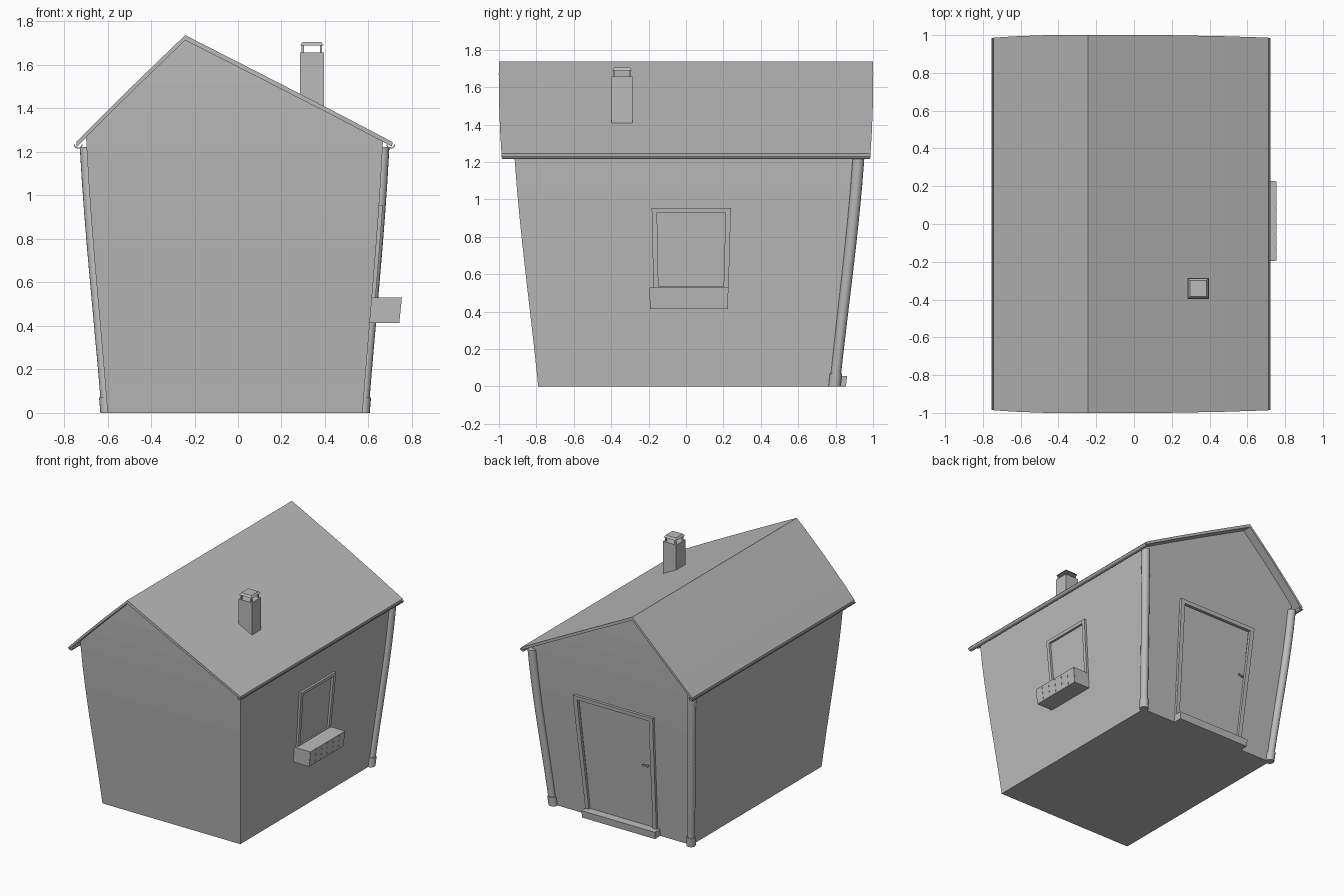
import bpy, bmesh, math
from mathutils import Vector

if "Cube" in bpy.data.objects:
    bpy.data.objects.remove(bpy.data.objects["Cube"])

grey = bpy.data.materials.new("plain grey")
grey.diffuse_color = (0.5, 0.5, 0.5, 1)
grey.use_nodes = True
grey.node_tree.nodes["Principled BSDF"].inputs["Base Color"].default_value = grey.diffuse_color


def spread(z):
    """How far the leaning house widens at height z."""
    return 1 + 0.1274 * z + 0.0441 * z ** 2 - 0.0336 * z ** 3


def finish(bm, name, lean=True, smooth=False):
    if lean:
        for i in range(1, 12):
            bmesh.ops.bisect_plane(bm, geom=bm.verts[:] + bm.edges[:] + bm.faces[:],
                                   plane_co=(0, 0, i * 0.152), plane_no=(0, 0, 1))
        for v in bm.verts:
            s = spread(v.co.z)
            v.co.x *= s
            v.co.y *= s
    bmesh.ops.recalc_face_normals(bm, faces=bm.faces[:])
    me = bpy.data.meshes.new(name)
    bm.to_mesh(me)
    bm.free()
    me.materials.append(grey)
    ob = bpy.data.objects.new(name, me)
    bpy.context.collection.objects.link(ob)
    if smooth:
        bpy.ops.object.select_all(action='DESELECT')
        ob.select_set(True)
        bpy.context.view_layer.objects.active = ob
        bpy.ops.object.shade_smooth_by_angle(angle=math.radians(40))
    return ob


def add_box(bm, x0, x1, y0, y1, z0, z1):
    vs = bmesh.ops.create_cube(bm, size=1)["verts"]
    for v in vs:
        v.co = Vector(((x0 + x1) / 2 + v.co.x * (x1 - x0),
                       (y0 + y1) / 2 + v.co.y * (y1 - y0),
                       (z0 + z1) / 2 + v.co.z * (z1 - z0)))
    return vs


def boxes(name, *dims, lean=True):
    bm = bmesh.new()
    for d in dims:
        add_box(bm, *d)
    return finish(bm, name, lean)


def prism(name, profile, half, smooth=False):
    """Extrude an x-z profile along y from -half to half."""
    bm = bmesh.new()
    face = bm.faces.new([bm.verts.new((x, -half, z)) for x, z in profile])
    new = bmesh.ops.extrude_face_region(bm, geom=[face])["geom"]
    bmesh.ops.translate(bm, vec=(0, 2 * half, 0),
                        verts=[g for g in new if isinstance(g, bmesh.types.BMVert)])
    return finish(bm, name, smooth=smooth)


def tube(name, x, y, r, z0, z1):
    bm = bmesh.new()
    vs = bmesh.ops.create_cone(bm, cap_ends=True, segments=16, radius1=r, radius2=r,
                               depth=z1 - z0)["verts"]
    bmesh.ops.translate(bm, verts=vs, vec=(x, y, (z0 + z1) / 2))
    return finish(bm, name, smooth=True)


# House body and roof
prism("walls", [(-0.6, 0), (-0.6, 1.275), (-0.206, 1.722), (0.573, 1.253), (0.573, 0)], 0.79)
prism("roof", [(-0.64, 1.245), (-0.206, 1.737), (0.612, 1.245),
               (0.61, 1.225), (-0.206, 1.713), (-0.64, 1.222)], 0.849)

# Gutters and corner downpipes
for side, gx, px in (("left", -0.633, -0.6), ("right", 0.605, 0.573)):
    arc = [math.pi + math.pi * i / 8 for i in range(9)]
    outer = [(gx + 0.017 * math.cos(a), 1.233 + 0.018 * math.sin(a)) for a in arc]
    inner = [(gx + 0.013 * math.cos(a), 1.233 + 0.014 * math.sin(a)) for a in reversed(arc)]
    prism(side + "_gutter", outer + inner, 0.849, smooth=True)
    tube(side + "_downpipe", px, 0.795, 0.027, 0.0, 1.222)
    tube(side + "_downpipe_sleeve", px, 0.795, 0.033, 0.0, 0.07)

# Back door: frame, leaf, handle, step
boxes("door_frame",
      (-0.315, -0.285, 0.78, 0.808, 0.055, 0.955),
      (0.255, 0.285, 0.78, 0.808, 0.055, 0.955),
      (-0.285, 0.255, 0.78, 0.808, 0.925, 0.955))
boxes("door_leaf", (-0.278, 0.248, 0.78, 0.797, 0.06, 0.918))
boxes("door_handle", (-0.268, -0.256, 0.79, 0.814, 0.548, 0.56),
      (-0.268, -0.226, 0.808, 0.816, 0.548, 0.56))
boxes("door_step", (-0.335, 0.285, 0.77, 0.855, 0.0, 0.055))

# Window on the right wall
boxes("window_frame",
      (0.565, 0.588, -0.162, -0.137, 0.5, 0.955),
      (0.565, 0.588, 0.187, 0.212, 0.5, 0.955),
      (0.565, 0.588, -0.137, 0.187, 0.93, 0.955),
      (0.565, 0.588, -0.137, 0.187, 0.5, 0.535))
boxes("window_pane", (0.565, 0.577, -0.13, 0.18, 0.53, 0.923))

# Flower box with planked front
boxes("flower_box", (0.565, 0.696, -0.182, 0.211, 0.413, 0.53))
w = 0.393 / 6
boxes("flower_box_planks", *[(0.69, 0.701, -0.182 + i * w + 0.001, -0.182 + (i + 1) * w - 0.001,
                              0.413, 0.53) for i in range(6)])

# Chimney: stack, four corner posts, hipped cap
cx, cy = 0.34, -0.342
boxes("chimney_stack", (cx - 0.056, cx + 0.056, cy - 0.055, cy + 0.055, 1.39, 1.658), lean=False)
boxes("chimney_posts", *[(cx + sx * 0.042 - 0.005, cx + sx * 0.042 + 0.005,
                          cy + sy * 0.042 - 0.005, cy + sy * 0.042 + 0.005, 1.65, 1.692)
                         for sx in (-1, 1) for sy in (-1, 1)], lean=False)
bm = bmesh.new()
for v in add_box(bm, cx - 0.054, cx + 0.054, cy - 0.053, cy + 0.053, 1.69, 1.705):
    if v.co.z > 1.7:
        v.co.x = cx + (v.co.x - cx) * 0.8
        v.co.y = cy + (v.co.y - cy) * 0.8
finish(bm, "chimney_cap", lean=False)
